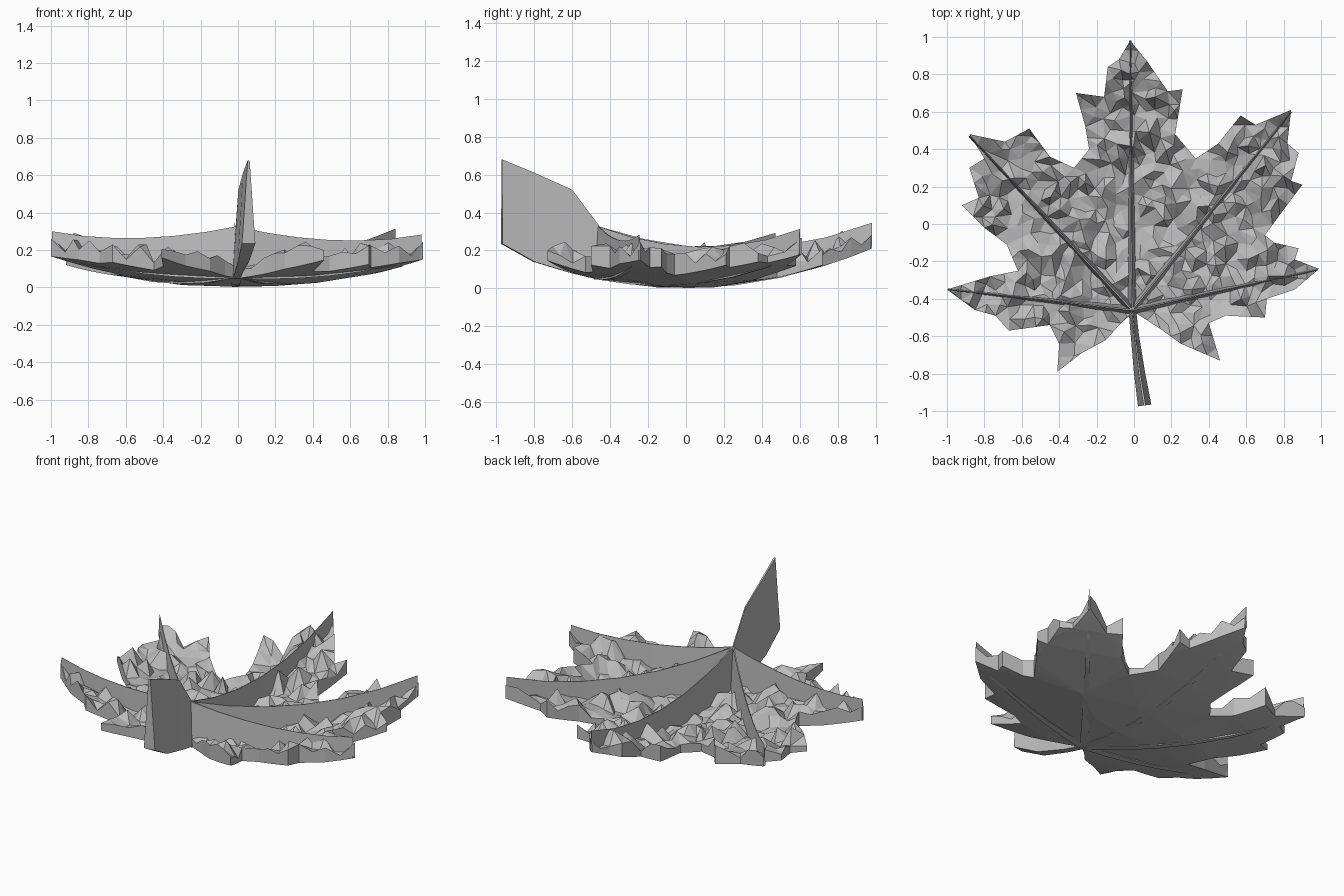
import bpy, random
from math import hypot, exp
from mathutils import Vector
from mathutils.geometry import delaunay_2d_cdt

random.seed(7)
cube = bpy.data.objects.get("Cube")
if cube:
    bpy.data.objects.remove(cube, do_unlink=True)

grey = bpy.data.materials.new("leaf_grey")
grey.use_nodes = True
colour = (0.5, 0.5, 0.5, 1)
grey.diffuse_color = colour
grey.node_tree.nodes["Principled BSDF"].inputs["Base Color"].default_value = colour

# Leaf outline, clockwise from the top tip
OUTLINE = [
    (-.02, .98), (.07, .87), (.18, .71), (.26, .72), (.22, .48), (.33, .35),
    (.45, .43), (.57, .58), (.65, .53), (.84, .61), (.82, .43), (.88, .38),
    (.84, .23), (.9, .21), (.78, .05), (.7, -.06), (.75, -.1), (.88, -.13),
    (.86, -.19), (.99, -.24), (.86, -.35), (.71, -.4), (.7, -.5), (.49, -.49),
    (.4, -.53), (.46, -.73), (.25, -.64), (.14, -.56), (0, -.47), (-.07, -.53),
    (-.15, -.62), (-.28, -.69), (-.41, -.79), (-.4, -.64), (-.45, -.54),
    (-.67, -.57), (-.74, -.49), (-.85, -.46), (-1, -.35), (-.77, -.28),
    (-.62, -.25), (-.68, -.11), (-.8, -.02), (-.92, .1), (-.83, .14),
    (-.88, .3), (-.8, .35), (-.88, .48), (-.69, .44), (-.56, .51), (-.45, .36),
    (-.32, .3), (-.24, .4), (-.26, .52), (-.31, .7), (-.16, .68), (-.14, .84),
    (-.08, .88)]
BASE = Vector((-.01, -.46))
VEIN_TIPS = [(-.02, .98), (.84, .6), (-.88, .47), (.98, -.245), (-.995, -.35)]


def bowl(x, y):
    return .14 * x * x + .22 * y * y


def make_object(name, verts, faces):
    mesh = bpy.data.meshes.new(name)
    mesh.from_pydata(verts, [], faces)
    mesh.materials.append(grey)
    obj = bpy.data.objects.new(name, mesh)
    bpy.context.collection.objects.link(obj)
    return obj


def inside(x, y):
    hit = False
    for (ax, ay), (bx, by) in zip(OUTLINE, OUTLINE[1:] + OUTLINE[:1]):
        if (ay > y) != (by > y) and x < ax + (y - ay) * (bx - ax) / (by - ay):
            hit = not hit
    return hit


def scatter(points, gap, tries):
    """Random points inside the outline, kept a gap apart."""
    found = list(points)
    for _ in range(tries):
        x, y = random.uniform(-1, 1), random.uniform(-.8, 1)
        if inside(x, y) and all(hypot(x - a, y - b) > gap for a, b in found):
            found.append((x, y))
    return found


def triangulate(points, rim_count):
    rim = [(i, (i + 1) % rim_count) for i in range(rim_count)]
    out = delaunay_2d_cdt([Vector(p) for p in points], rim, [], 1, 1e-5)
    origin = [ids[0] for ids in out[3]]
    return [[origin[i] for i in face] for face in out[2]]


def ccw(tri, pts):
    (ax, ay), (bx, by), (cx, cy) = [pts[i] for i in tri]
    up = (bx - ax) * (cy - ay) - (by - ay) * (cx - ax) > 0
    return list(tri) if up else list(tri)[::-1]


# Blade: smooth bowl below, crumpled facets above, walls around the rim
rim = []
for a, b in zip(OUTLINE, OUTLINE[1:] + OUTLINE[:1]):
    a, b = Vector(a), Vector(b)
    steps = max(1, round((b - a).length / .075))
    rim += [tuple(a.lerp(b, i / steps)) for i in range(steps)]
n = len(rim)
tips = set(OUTLINE)
top_pts = scatter(rim, .042, 6000)
low_pts = scatter(rim, .25, 400)


def crumple(x, y, on_rim):
    if on_rim:
        return random.uniform(.03, .12)
    calm = 1 - .7 * exp(-(x * x + (y + .1) ** 2) / .06)
    return .035 + random.choice((.01, .03, .05, .11)) * random.uniform(.6, 1.1) * calm


verts = [(x, y, bowl(x, y) + crumple(x, y, i < n)) for i, (x, y) in enumerate(top_pts)]
faces = [ccw(t, top_pts) for t in triangulate(top_pts, n)]
shift = len(verts)
verts += [(x, y, bowl(x, y)) for x, y in low_pts]
faces += [[i + shift for i in reversed(ccw(t, low_pts))] for t in triangulate(low_pts, n)]
faces += [(i, (i + 1) % n, (i + 1) % n + shift, i + shift) for i in range(n)]
make_object("leaf_blade", verts, faces)


def ridge(name, sections):
    """Tall wedge through sections of (x, y, bottom, top, half width)."""
    verts, faces = [], []
    first, last = Vector(sections[0][:2]), Vector(sections[-1][:2])
    d = (last - first).normalized()
    side = Vector((-d.y, d.x))
    for x, y, low, high, w in sections:
        for sign, z, k in ((1, low, 1), (-1, low, 1), (-1, high, .15), (1, high, .15)):
            verts.append((x + sign * side.x * w * k, y + sign * side.y * w * k, z))
    for s in range(len(sections) - 1):
        for k in range(4):
            a, b = s * 4 + k, s * 4 + (k + 1) % 4
            faces.append((a, b, b + 4, a + 4))
    end = len(verts)
    faces += [(3, 2, 1, 0), (end - 4, end - 3, end - 2, end - 1)]
    make_object(name, verts, faces)


# Main veins
for i, tip in enumerate(VEIN_TIPS):
    sections = []
    for s in range(7):
        t = s / 6
        x, y = BASE.lerp(Vector(tip), t)
        low = bowl(x, y)
        height = .135 + .145 * (1 - t) ** 1.3
        sections.append((x, y, low + .002, low + height, .026 - .02 * t))
    ridge(f"vein_{i + 1}", sections)

# Stem
ridge("stem", [(-.01, -.45, .045, .32, .02), (.005, -.6, .08, .52, .022),
               (.03, -.8, .14, .61, .03), (.057, -.97, .235, .68, .036)])
